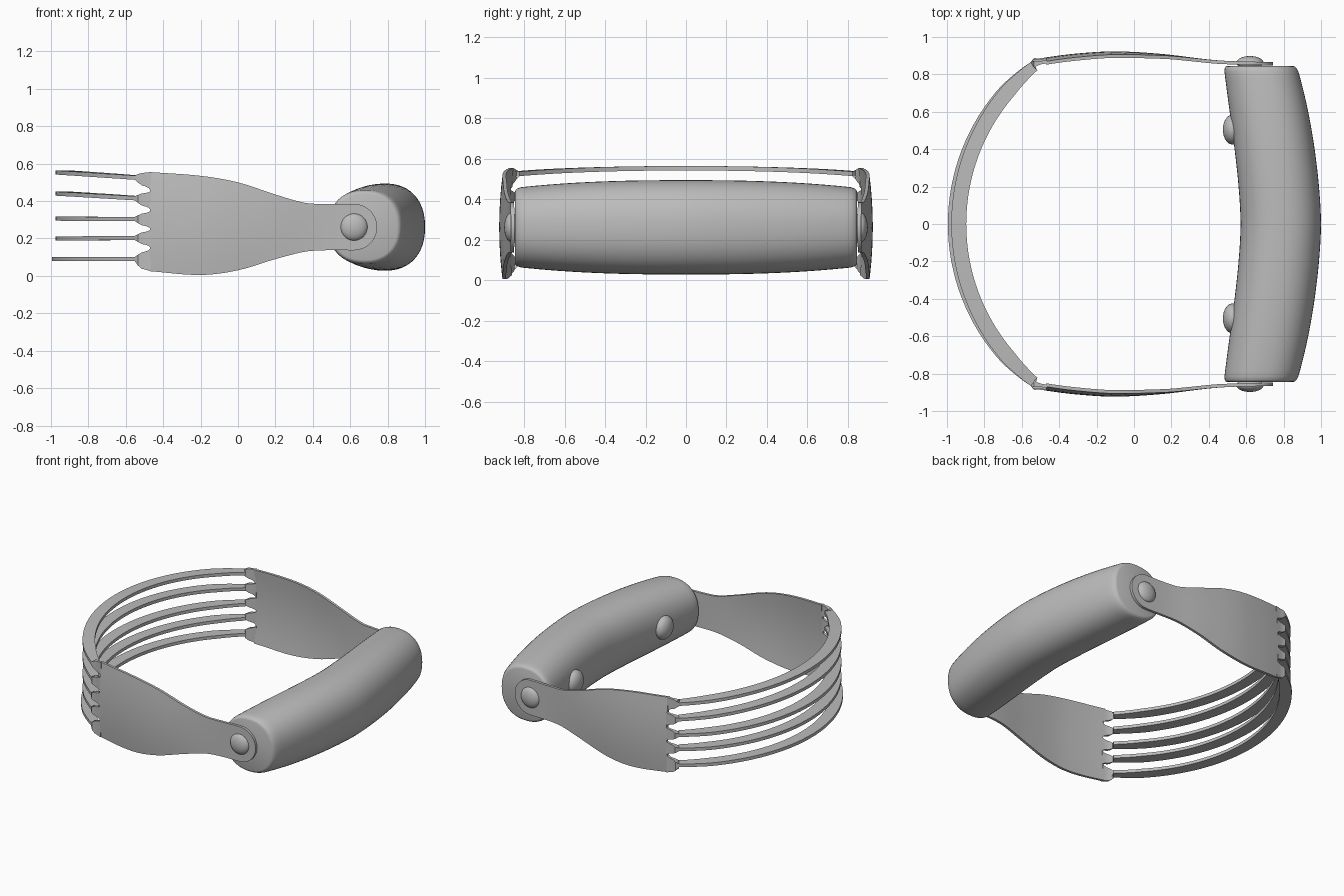
import bpy, bmesh, math
from mathutils import Vector

cube = bpy.data.objects.get("Cube")
if cube:
    bpy.data.objects.remove(cube, do_unlink=True)

steel = bpy.data.materials.new("satin grey")
steel.use_nodes = True
GREY = (0.5, 0.5, 0.5, 1)
steel.diffuse_color = GREY
steel.node_tree.nodes["Principled BSDF"].inputs["Base Color"].default_value = GREY


def finish(bm, name, angle=35):
    bmesh.ops.recalc_face_normals(bm, faces=bm.faces)
    mesh = bpy.data.meshes.new(name)
    bm.to_mesh(mesh)
    bm.free()
    mesh.materials.append(steel)
    obj = bpy.data.objects.new(name, mesh)
    bpy.context.collection.objects.link(obj)
    bpy.ops.object.select_all(action='DESELECT')
    obj.select_set(True)
    bpy.context.view_layer.objects.active = obj
    bpy.ops.object.shade_smooth_by_angle(angle=math.radians(angle))
    return obj


def loft(sections, name, angle=35):
    """Skin a list of equal-length closed rings and cap both ends."""
    bm = bmesh.new()
    rings = [[bm.verts.new(p) for p in s] for s in sections]
    for a, b in zip(rings, rings[1:]):
        for i in range(len(a)):
            j = (i + 1) % len(a)
            bm.faces.new((a[i], a[j], b[j], b[i]))
    bm.faces.new(rings[0])
    bm.faces.new(rings[-1])
    return finish(bm, name, angle)


def curve(points, x):
    """Smooth curve through (x, value) points."""
    x = min(max(x, points[0][0]), points[-1][0])
    n = len(points)
    slope = [(points[min(i + 1, n - 1)][1] - points[max(i - 1, 0)][1]) /
             (points[min(i + 1, n - 1)][0] - points[max(i - 1, 0)][0]) for i in range(n)]
    for i in range(n - 1):
        (x0, v0), (x1, v1) = points[i], points[i + 1]
        if x <= x1:
            w = x1 - x0
            t = (x - x0) / w
            return ((2*t**3 - 3*t**2 + 1) * v0 + (t**3 - 2*t**2 + t) * w * slope[i]
                    + (3*t**2 - 2*t**3) * v1 + (t**3 - t**2) * w * slope[i + 1])


# Side plate outline and bulge
TOP = [(-0.47, 0.555), (-0.2, 0.535), (0, 0.5), (0.2, 0.435), (0.36, 0.39), (0.46, 0.385), (0.62, 0.385)]
LOW = [(-0.47, 0.025), (-0.2, 0.005), (0, 0.03), (0.2, 0.09), (0.36, 0.13), (0.46, 0.137), (0.62, 0.137)]
BOW = [(-0.58, 0.86), (-0.47, 0.882), (-0.3, 0.903), (-0.1, 0.914), (0.15, 0.9), (0.45, 0.866), (0.75, 0.856)]
PIVOT_X, MID_Z, EYE = 0.62, 0.261, 0.124


def plate_y(x, z):
    fade = min(max((0.5 - x) / 0.4, 0), 1)
    return curve(BOW, x) - 0.018 * fade * ((z - MID_Z) / 0.27) ** 2


def plate_section(x, side):
    hi, lo = curve(TOP, x), curve(LOW, x)
    if x > PIVOT_X:
        r = math.sqrt(max(EYE**2 - (x - PIVOT_X)**2, 1e-6))
        hi, lo = MID_Z + r, MID_Z - r
    zs = [lo + (hi - lo) * i / 8 for i in range(9)]
    outer = [(x, side * (plate_y(x, z) + 0.009), z) for z in zs]
    inner = [(x, side * (plate_y(x, z) - 0.009), z) for z in reversed(zs)]
    return outer + inner


xs = [-0.47 + (PIVOT_X + 0.47) * i / 28 for i in range(29)]
xs += [PIVOT_X + EYE * math.sin(math.pi / 2 * i / 10) for i in range(1, 11)]
for side, label in ((1, "back"), (-1, "front")):
    loft([plate_section(x, side) for x in xs], label + "_side_plate")

# Cutting tines: each one grows out of a plate, twists flat and arcs across
SLOTS = [0.025, 0.15, 0.25, 0.35, 0.455, 0.555]
ROOT_Z = [0.09, 0.203, 0.304, 0.415, 0.525]
CROWN_Z = [0.09, 0.2, 0.306, 0.44, 0.553]
RADIUS, CROWN_X, HALF_ANGLE = 1.086, -0.937, math.radians(51)


def bar(p, normal, z_lo, z_hi, w):
    a, b = p + normal * w, p - normal * w
    return [(a.x, a.y, z_lo), (a.x, a.y, z_hi), (b.x, b.y, z_hi), (b.x, b.y, z_lo)]


for k in range(5):
    lo, hi = SLOTS[k], SLOTS[k + 1]
    reach = 0.018 if k == 0 else 0
    root = []
    # Rounded slot ends, then the taper into the thin tine
    for x, blend, w in ((-0.465, 0, .009), (-0.471, .12, .009), (-0.478, .25, .009),
                        (-0.492, .38, .009), (-0.515, .5, .012), (-0.535, .75, .018)):
        zl = lo + (ROOT_Z[k] - 0.011 - lo) * (blend if k else blend ** 2)
        zh = hi + (ROOT_Z[k] + 0.011 - hi) * (blend if k < 4 else blend ** 2)
        root.append((Vector((x, plate_y(x, (lo + hi) / 2), 0)), zl, zh, w))
    start = [bar(p, Vector((0, 1, 0)), a, b, w) for p, a, b, w in root]
    end = [bar(Vector((p.x, -p.y, 0)), Vector((0, -1, 0)), a, b, w) for p, a, b, w in reversed(root)]
    arc = []
    for i in range(41):
        t = 1 - i / 20
        ang = HALF_ANGLE * t
        n = Vector((-math.cos(ang), math.sin(ang), 0))
        swell = 1 - t * t
        p = Vector((CROWN_X + RADIUS, 0, 0)) + n * (RADIUS + reach * swell)
        z = ROOT_Z[k] + (CROWN_Z[k] - ROOT_Z[k]) * swell
        w = 0.028 + 0.012 * min(1, 5 * (1 - abs(t)))
        arc.append(bar(p, n, z - 0.011, z + 0.011, w))
    loft(start + arc + end, "tine_%d" % (k + 1), 40)

# Curved grip with softened ends
END = 0.845


def grip_section(y, scale):
    s = abs(y) / END
    cx = 0.785 - 0.11 * s ** 1.6
    rx = (0.215 - 0.02 * s ** 4) * scale
    rz = (0.233 - 0.038 * s ** 2.5) * scale
    ring = []
    for i in range(48):
        a = 2 * math.pi * i / 48
        c, d = math.cos(a), math.sin(a)
        ring.append((cx + rx * math.copysign(abs(c) ** 0.88, c), y,
                     MID_Z + rz * math.copysign(abs(d) ** 0.88, d)))
    return ring


cap = [(END, 0.9), (END - 0.004, 0.95), (END - 0.012, 0.98), (END - 0.03, 1)]
body = [(0.78 - 1.56 * i / 36, 1) for i in range(37)]
stations = cap + body + [(-y, s) for y, s in reversed(cap)]
loft([grip_section(y, s) for y, s in stations], "grip", 40)


# Domed rivets on the plates and on the inner face of the grip
def dome(name, centre, radii):
    bm = bmesh.new()
    bmesh.ops.create_uvsphere(bm, u_segments=32, v_segments=16, radius=1)
    bmesh.ops.scale(bm, vec=radii, verts=bm.verts)
    bmesh.ops.translate(bm, vec=centre, verts=bm.verts)
    finish(bm, name, 60)


for side, label in ((1, "back"), (-1, "front")):
    dome(label + "_pivot_rivet", (PIVOT_X, side * 0.862, MID_Z), (0.073, 0.036, 0.073))
    dome(label + "_grip_rivet", (0.527, side * 0.505, MID_Z), (0.052, 0.08, 0.08))
